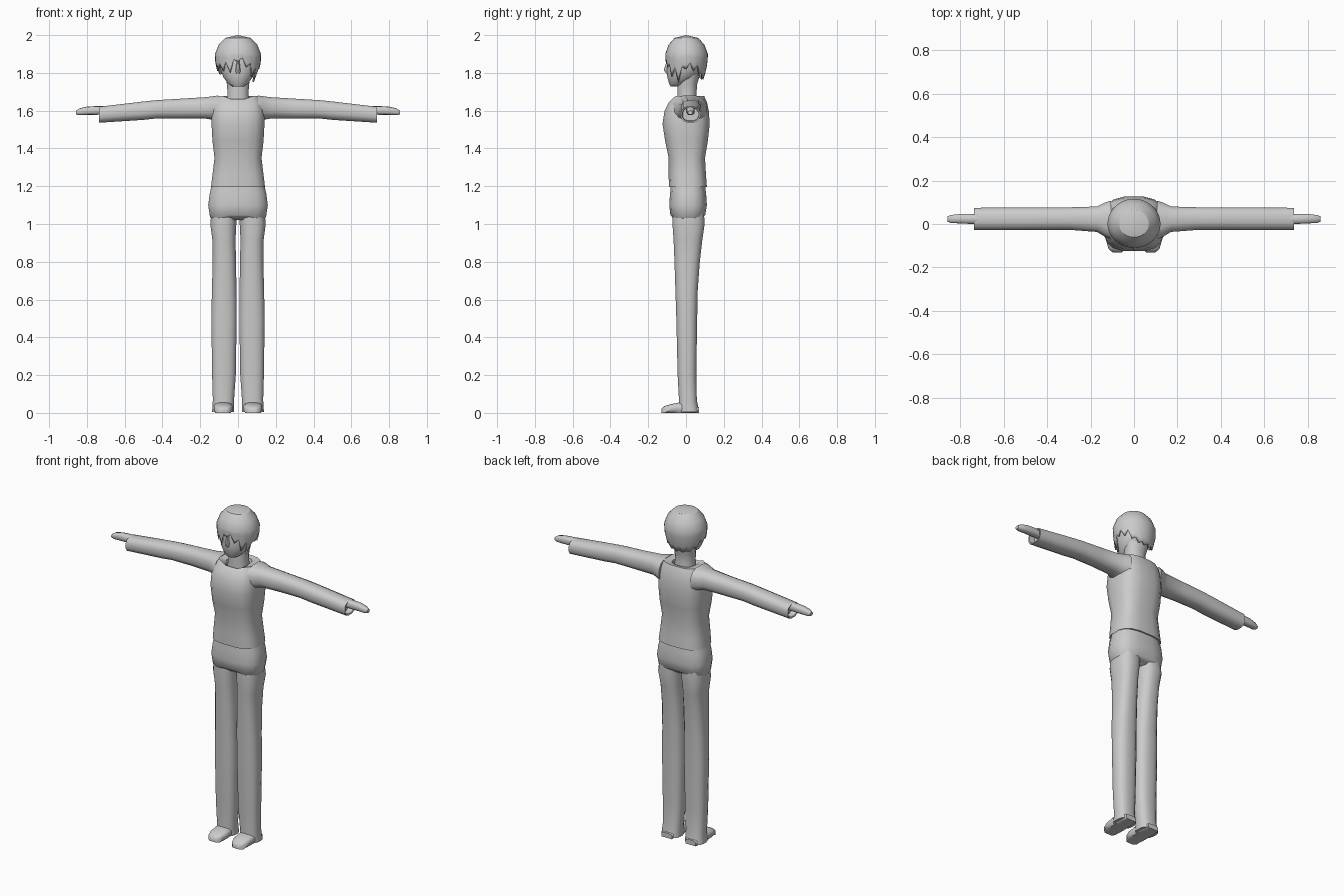
import bpy, bmesh, math

grey = bpy.data.materials.new("plain grey")
grey.diffuse_color = (0.6, 0.6, 0.6, 1)


def finish(name, bm, mirror=False, angle=50):
    bmesh.ops.recalc_face_normals(bm, faces=bm.faces)
    me = bpy.data.meshes.new(name)
    bm.to_mesh(me)
    bm.free()
    ob = bpy.data.objects.new(name, me)
    bpy.context.collection.objects.link(ob)
    me.materials.append(grey)
    if mirror:
        ob.modifiers.new("mirror", "MIRROR").use_mirror_merge = False
    bpy.ops.object.select_all(action='DESELECT')
    ob.select_set(True)
    bpy.context.view_layer.objects.active = ob
    bpy.ops.object.shade_smooth_by_angle(angle=math.radians(angle))
    return ob


def loft(name, axis, rings, n=16, power=2.5, mirror=False, caps=(True, True), tweak=None, angle=50):
    """Skin rings (t, u0, u1, v0, v1) of superellipses along an axis."""
    bm = bmesh.new()
    loops = []
    for k, (t, u0, u1, v0, v1) in enumerate(rings):
        loop = []
        for i in range(n):
            a = 2 * math.pi * (i + 0.5) / n
            c, s = math.cos(a), math.sin(a)
            u = (u0 + u1) / 2 + (u1 - u0) / 2 * math.copysign(abs(c) ** (2 / power), c)
            v = (v0 + v1) / 2 + (v1 - v0) / 2 * math.copysign(abs(s) ** (2 / power), s)
            p = {'z': (u, v, t), 'x': (t, u, v), 'y': (u, t, v)}[axis]
            loop.append(bm.verts.new(tweak(k, *p) if tweak else p))
        loops.append(loop)
    for a, b in zip(loops, loops[1:]):
        for i in range(n):
            j = (i + 1) % n
            bm.faces.new((a[i], a[j], b[j], b[i]))
    if caps[0]:
        bm.faces.new(loops[0])
    if caps[1]:
        bm.faces.new(loops[-1])
    return finish(name, bm, mirror, angle)


# Shirt body with a dipped neckline
def neckline(k, x, y, z):
    if k >= 7 and y < 0:
        z -= 0.03 * max(0, 1 - abs(x) / 0.08)
    return x, y, z


loft("shirt", 'z', [
    (1.195, -.145, .145, -.092, .112), (1.26, -.137, .137, -.093, .107),
    (1.35, -.126, .126, -.093, .102), (1.44, -.137, .137, -.112, .117),
    (1.53, -.142, .142, -.126, .127), (1.60, -.14, .14, -.115, .122),
    (1.645, -.13, .13, -.092, .112), (1.678, -.112, .112, -.066, .097),
    (1.672, -.068, .068, -.054, .07), (1.63, -.06, .06, -.04, .06)],
    power=3, caps=(True, True), tweak=neckline)


# Hips, lifted at the crotch
def crotch(k, x, y, z):
    return x, y, z + (0.025 * max(0, 1 - abs(x) / 0.09) if k < 2 else 0)


loft("hips", 'z', [
    (1.02, -.135, .135, -.065, .085), (1.035, -.15, .15, -.084, .103),
    (1.10, -.16, .16, -.09, .112), (1.16, -.152, .152, -.086, .108),
    (1.22, -.138, .138, -.08, .1)], power=2.8, tweak=crotch)

# Trouser legs
loft("trouser_leg", 'z', [
    (0.005, .02, .138, -.04, .07), (0.07, .02, .134, -.038, .058),
    (0.2, .011, .138, -.045, .055), (0.5, .006, .142, -.052, .06),
    (0.65, .007, .139, -.057, .063), (0.8, .01, .135, -.062, .074),
    (0.92, .012, .137, -.067, .088), (1.0, .008, .148, -.073, .1),
    (1.08, .002, .14, -.07, .095)], power=2.6, mirror=True)


# Shoes with a flat sole
def sole(k, x, y, z):
    return x, y, 0.0 if z < 0.012 else z


loft("shoe", 'y', [
    (-.13, .055, .1, 0, .022), (-.115, .04, .118, 0, .036),
    (-.08, .027, .128, 0, .047), (-.04, .027, .13, 0, .055),
    (.03, .03, .128, 0, .05), (.07, .045, .115, 0, .03)],
    n=12, power=2.8, mirror=True, tweak=sole)

# Sleeves, ending in a recessed cuff
loft("sleeve", 'x', [
    (.105, -.075, .11, 1.54, 1.682), (.135, -.06, .1, 1.55, 1.678),
    (.17, -.038, .082, 1.556, 1.673), (.3, -.028, .078, 1.557, 1.665),
    (.43, -.028, .077, 1.558, 1.657), (.5, -.028, .077, 1.55, 1.65),
    (.735, -.028, .076, 1.535, 1.622), (.733, -.02, .068, 1.543, 1.616),
    (.70, -.018, .066, 1.546, 1.614)], n=12, power=2.6, mirror=True)

# Hands
loft("hand", 'x', [
    (.68, 0, .045, 1.58, 1.624), (.76, 0, .047, 1.578, 1.624),
    (.80, .002, .047, 1.577, 1.621), (.84, .004, .042, 1.576, 1.612),
    (.858, .01, .036, 1.58, 1.6)], n=10, power=2.8, mirror=True)

# Neck and head
loft("neck", 'z', [
    (1.62, -.066, .066, -.048, .066), (1.69, -.056, .056, -.046, .056),
    (1.74, -.06, .06, -.046, .06), (1.79, -.07, .07, -.045, .075)], power=2.2)
loft("head", 'z', [
    (1.728, -.03, .03, -.082, -.035), (1.742, -.052, .052, -.09, .0),
    (1.775, -.078, .078, -.1, .06), (1.81, -.092, .092, -.104, .085),
    (1.86, -.1, .1, -.098, .1), (1.92, -.1, .1, -.095, .1),
    (1.97, -.06, .06, -.06, .06)], power=2.1)
loft("nose", 'z', [
    (1.798, -.012, .012, -.107, -.085), (1.815, -.014, .014, -.119, -.085),
    (1.87, -.007, .007, -.1, -.08)], n=8, power=2)

# Hair: a faceted cap whose lower edge is cut into locks
profile = [(2.0, .03), (1.985, .068), (1.95, .102), (1.9, .122), (1.85, .12),
           (1.82, .112), (1.79, .106), (1.74, .086)]


def radius(z):
    for (z0, r0), (z1, r1) in zip(profile, profile[1:]):
        if z >= z1:
            return r0 + (r1 - r0) * (z0 - z) / (z0 - z1)
    return profile[-1][1]


# lower edge heights, counter-clockwise from +x; front is three quarters round
edge = [1.82, 1.85, 1.81, 1.84, 1.79, 1.80, 1.77, 1.78, 1.765, 1.78, 1.765, 1.78,
        1.77, 1.80, 1.79, 1.84, 1.81, 1.85, 1.82, 1.85, 1.81, 1.86, 1.80, 1.87,
        1.86, 1.88, 1.83, 1.85, 1.78, 1.83, 1.75, 1.83]
n, rows = len(edge), 6
bm = bmesh.new()
crown = bm.verts.new((0, 0, 2.0))
loops = []
for k in range(rows + 1):
    loop = []
    for i, low in enumerate(edge):
        a = 2 * math.pi * i / n
        z = [1.985, 1.95, 1.9][k] if k < 3 else 1.9 + (low - 1.9) * (k - 2) / (rows - 2)
        r = radius(z)
        front = max(0, -math.sin(a))
        ry = r * 0.95 if front == 0 else max(r * 0.9, 0.107 if z < 1.9 else 0)
        loop.append(bm.verts.new((r * math.cos(a), ry * math.sin(a), z)))
    loops.append(loop)
for i in range(n):
    j = (i + 1) % n
    bm.faces.new((crown, loops[0][i], loops[0][j]))
    for a, b in zip(loops, loops[1:]):
        bm.faces.new((a[i], b[i], b[j], a[j]))
hair = finish("hair", bm, angle=25)
thick = hair.modifiers.new("thickness", "SOLIDIFY")
thick.thickness = 0.008
thick.offset = -1
